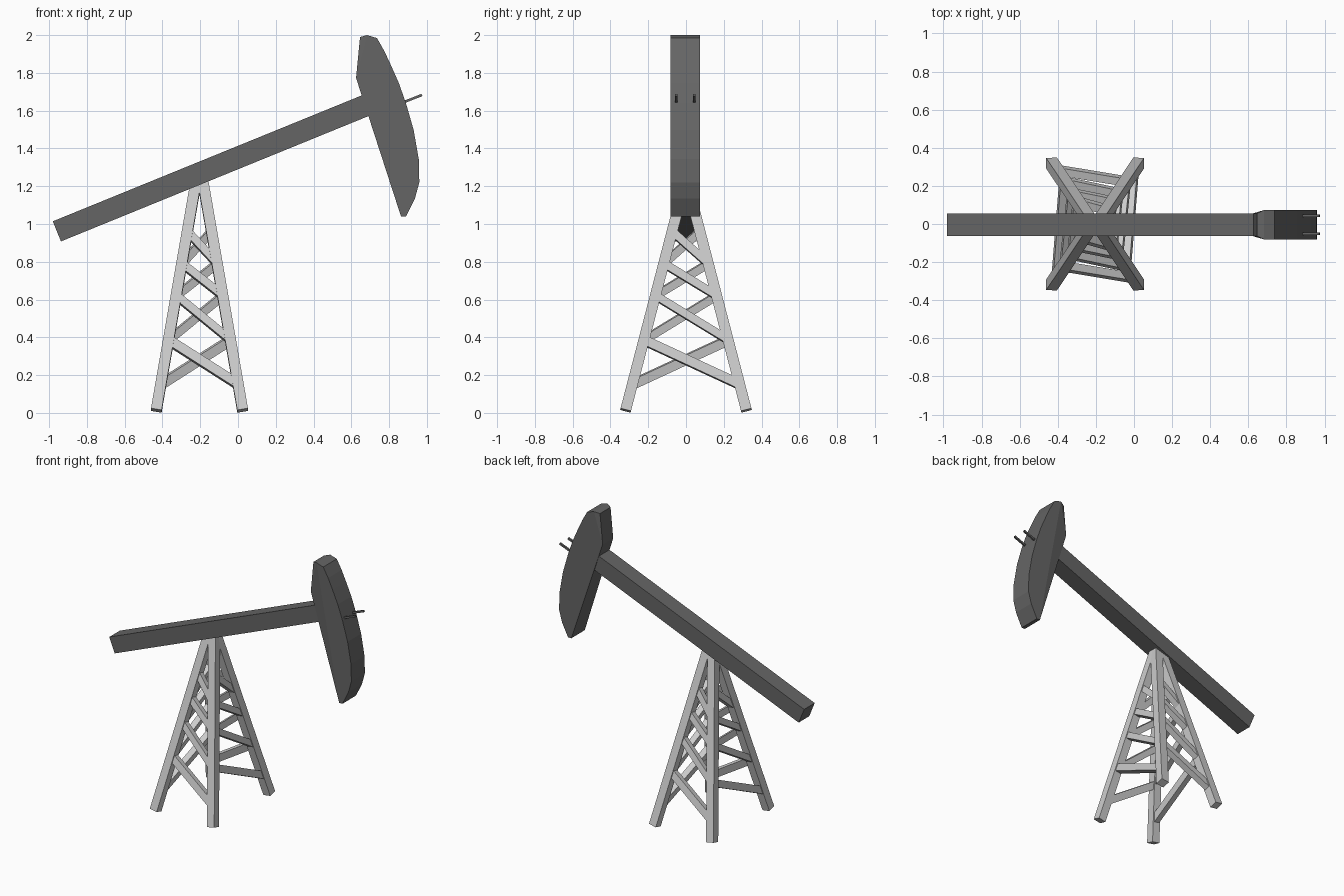
import bpy, bmesh
from mathutils import Vector

if "Cube" in bpy.data.objects:
    bpy.data.objects.remove(bpy.data.objects["Cube"])


def material(name, v):
    m = bpy.data.materials.new(name)
    m.diffuse_color = (v, v, v, 1)
    m.use_nodes = True
    m.node_tree.nodes["Principled BSDF"].inputs["Base Color"].default_value = m.diffuse_color
    return m


dark = material("dark_grey_metal", 0.13)
light = material("light_grey_metal", 0.6)


def finish(bm, name, mat):
    bmesh.ops.recalc_face_normals(bm, faces=bm.faces)
    me = bpy.data.meshes.new(name)
    bm.to_mesh(me)
    bm.free()
    me.materials.append(mat)
    ob = bpy.data.objects.new(name, me)
    bpy.context.collection.objects.link(ob)
    return ob


def bar(name, a, b, ref, w, h, mat):
    """Box from a to b; w is measured along ref, h across it."""
    a, b, ref = Vector(a), Vector(b), Vector(ref)
    d = (b - a).normalized()
    u = (ref - d * ref.dot(d)).normalized()
    v = d.cross(u)
    bm = bmesh.new()
    rings = []
    for p in (a, b):
        rings.append([bm.verts.new(p + u * (w / 2 * s) + v * (h / 2 * t))
                      for s, t in ((-1, -1), (1, -1), (1, 1), (-1, 1))])
    bm.faces.new(rings[0])
    bm.faces.new(rings[1])
    for i in range(4):
        j = (i + 1) % 4
        bm.faces.new((rings[0][i], rings[0][j], rings[1][j], rings[1][i]))
    return finish(bm, name, mat)


YC = -0.004   # centre of the beam and head
CX = -0.204   # centre of the tower

# Walking beam
bar("walking_beam", (-0.959, YC, 0.961), (0.70, YC, 1.637), (0, 1, 0), 0.12, 0.115, dark)

# Curved head: side profile, with the two rear points narrower
front = [(0.683, 2.0), (0.736, 1.984), (0.775, 1.915), (0.81, 1.84), (0.852, 1.745),
         (0.889, 1.64), (0.93, 1.497), (0.957, 1.343), (0.96, 1.22),
         (0.937, 1.136), (0.889, 1.04), (0.863, 1.04)]
rear = [(0.625, 1.773), (0.646, 1.99)]
n = len(front)
bm = bmesh.new()
sides = []
for s in (-1, 1):
    vs = [bm.verts.new((x, YC + s * 0.077, z)) for x, z in front]
    vs += [bm.verts.new((x, YC + s * 0.06, z)) for x, z in rear]
    bm.faces.new(vs[:n])
    bm.faces.new((vs[0], vs[n - 1], vs[n]))
    bm.faces.new((vs[0], vs[n], vs[n + 1]))
    sides.append(vs)
for i in range(n + 2):
    j = (i + 1) % (n + 2)
    bm.faces.new((sides[0][i], sides[0][j], sides[1][j], sides[1][i]))
finish(bm, "curved_head", dark)

# Two cable pins on the head
for s in (-1, 1):
    y = YC + s * 0.048
    bar("cable_pin", (0.80, y, 1.615), (0.974, y, 1.683), (0, 1, 0), 0.013, 0.013, dark)


# Tower legs
def leg_point(sx, sy, z):
    t = (z - 0.013) / (1.225 - 0.013)
    return Vector((CX + sx * (0.2285 + (0.018 - 0.2285) * t),
                   sy * (0.32 + (0.005 - 0.32) * t), z))


corners = [(-1, -1), (1, -1), (1, 1), (-1, 1)]   # counter-clockwise from above
for sx, sy in corners:
    bar("tower_leg", leg_point(sx, sy, 0.013), leg_point(sx, sy, 1.225),
        (1, 0, 0), 0.057, 0.057, light)

# Diagonal braces: high on the left, low on the right of every side
levels = [0.15, 0.385, 0.62, 0.79, 0.96]
for k in range(4):
    left, right = corners[k], corners[(k + 1) % 4]
    for i in range(4):
        a = leg_point(*left, levels[i + 1])
        b = leg_point(*right, levels[i])
        slope = leg_point(*left, 1.0) - leg_point(*left, 0.0)
        out = (b - a).cross(slope)
        th = 0.05 if i == 0 else 0.042
        bar("tower_brace", a, b, out, 0.042, th, light)
